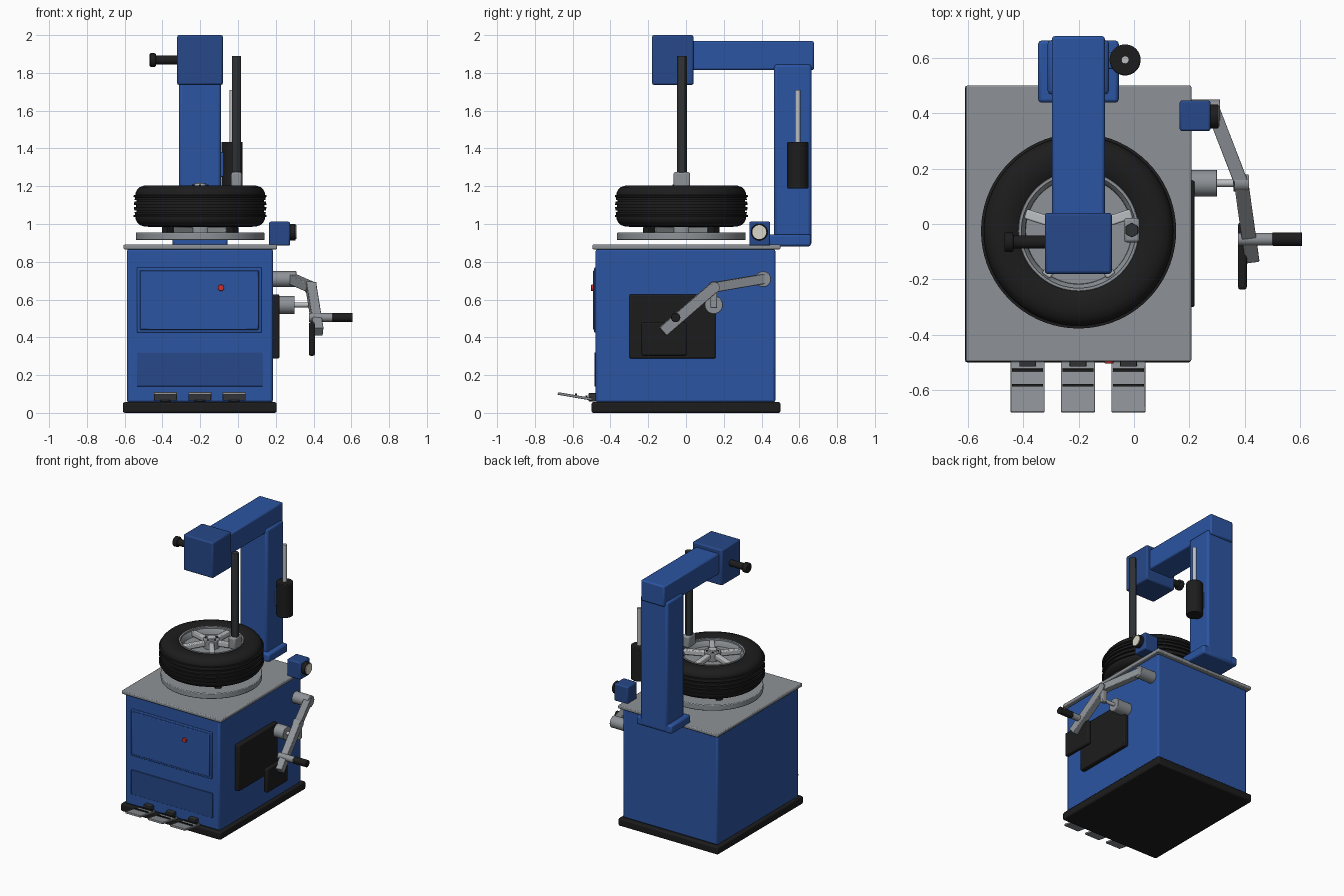
import bpy, bmesh, math
from mathutils import Vector, Matrix

if "Cube" in bpy.data.objects:
    bpy.data.objects.remove(bpy.data.objects["Cube"])


def material(name, rgb):
    m = bpy.data.materials.new(name)
    m.diffuse_color = (*rgb, 1)
    m.use_nodes = True
    m.node_tree.nodes["Principled BSDF"].inputs["Base Color"].default_value = m.diffuse_color
    return m


BLUE = material("blue_paint", (0.025, 0.09, 0.36))
DEEP = material("deep_blue", (0.02, 0.065, 0.25))
BLACK = material("black_rubber", (0.012, 0.012, 0.012))
DARK = material("dark_steel", (0.03, 0.032, 0.035))
GREY = material("grey_steel", (0.27, 0.29, 0.31))
LIGHT = material("light_steel", (0.5, 0.52, 0.54))
RED = material("red_button", (0.6, 0.03, 0.03))
CREAM = material("dial_face", (0.7, 0.68, 0.58))


def finish(name, bm, mat, bevel=0.0, smooth=True):
    bmesh.ops.recalc_face_normals(bm, faces=bm.faces)
    me = bpy.data.meshes.new(name)
    bm.to_mesh(me)
    bm.free()
    ob = bpy.data.objects.new(name, me)
    bpy.context.collection.objects.link(ob)
    me.materials.append(mat)
    if smooth:
        bpy.ops.object.select_all(action='DESELECT')
        ob.select_set(True)
        bpy.context.view_layer.objects.active = ob
        bpy.ops.object.shade_smooth_by_angle(angle=math.radians(35))
    if bevel:
        b = ob.modifiers.new("bevel", 'BEVEL')
        b.width, b.segments, b.limit_method = bevel, 2, 'ANGLE'
    return ob


def box(name, x, y, z, mat, bevel=0.006):
    """Box from (min, max) ranges."""
    size = [r[1] - r[0] for r in (x, y, z)]
    mid = [(r[0] + r[1]) / 2 for r in (x, y, z)]
    bm = bmesh.new()
    bmesh.ops.create_cube(bm, size=1, matrix=Matrix.Translation(mid) @ Matrix.Diagonal((*size, 1)))
    return finish(name, bm, mat, bevel)


def between(a, b):
    """Frame halfway from a to b with local z along the segment."""
    a, b = Vector(a), Vector(b)
    return Matrix.Translation((a + b) / 2) @ (b - a).to_track_quat('Z', 'Y').to_matrix().to_4x4(), (b - a).length


def rod(name, a, b, r, mat, sides=32, bevel=0.0):
    m, length = between(a, b)
    bm = bmesh.new()
    bmesh.ops.create_cone(bm, cap_ends=True, segments=sides, radius1=r, radius2=r, depth=length, matrix=m)
    return finish(name, bm, mat, bevel)


def bar(name, a, b, w, h, mat, bevel=0.004):
    m, length = between(a, b)
    bm = bmesh.new()
    bmesh.ops.create_cube(bm, size=1, matrix=m @ Matrix.Diagonal((w, h, length, 1)))
    return finish(name, bm, mat, bevel)


def lathe(name, profile, centre, mat, steps=72):
    """Revolve a closed (r, z) profile about a vertical axis."""
    bm = bmesh.new()
    vs = [bm.verts.new((centre[0] + r, centre[1], z)) for r, z in profile]
    es = [bm.edges.new((vs[i], vs[(i + 1) % len(vs)])) for i in range(len(vs))]
    bmesh.ops.spin(bm, geom=vs + es, cent=(*centre, 0), axis=(0, 0, 1),
                   angle=math.tau, steps=steps, use_merge=True)
    bmesh.ops.remove_doubles(bm, verts=bm.verts, dist=1e-5)
    return finish(name, bm, mat)


# Cabinet
box("plinth", (-0.61, 0.205), (-0.5, 0.5), (0, 0.057), BLACK, 0.01)
box("cabinet", (-0.588, 0.185), (-0.478, 0.473), (0.055, 0.868), BLUE, 0.012)
box("top_plate", (-0.606, 0.207), (-0.496, 0.5), (0.866, 0.891), GREY)

# Front panels and button
box("front_frame", (-0.535, 0.125), (-0.486, -0.47), (0.425, 0.77), BLUE, 0.005)
box("front_panel", (-0.52, 0.11), (-0.492, -0.47), (0.44, 0.755), BLUE, 0.005)
box("lower_panel", (-0.535, 0.13), (-0.484, -0.47), (0.14, 0.32), DEEP, 0.002)
rod("stop_button", (-0.09, -0.485, 0.662), (-0.09, -0.503, 0.662), 0.017, RED, 24, 0.003)

# Foot pedals, rising outwards
for i, px in enumerate((-0.384, -0.202, -0.02)):
    bar(f"pedal_{i}", (px, -0.497, 0.072), (px, -0.679, 0.103), 0.122, 0.014, GREY, 0.003)
    box(f"pedal_hinge_{i}", (px - 0.03, px + 0.03), (-0.515, -0.47), (0.06, 0.105), DARK, 0.003)
    for k, py in enumerate((-0.527, -0.582)):
        pz = 0.08 + (-0.5 - py) * 0.17
        box(f"pedal_grip_{i}_{k}", (px - 0.056, px + 0.056), (py - 0.005, py + 0.005),
            (pz - 0.005, pz + 0.008), BLACK, 0.001)

# Turntable with hub and clamping jaws
C = (-0.2, -0.025)
rod("turntable", (*C, 0.914), (*C, 0.956), 0.34, GREY, 72, 0.005)
rod("turntable_hub", (*C, 0.95), (*C, 1.05), 0.08, GREY, 40, 0.003)
for i in range(4):
    d = Vector((math.cos(math.pi / 4 + i * math.pi / 2), math.sin(math.pi / 4 + i * math.pi / 2), 0))
    p = Vector((*C, 0.968))
    bar(f"jaw_slide_{i}", p + d * 0.08, p + d * 0.22, 0.055, 0.03, GREY)
    bar(f"jaw_claw_{i}", p + d * 0.21, p + d * 0.265, 0.045, 0.035, BLACK)

# Tyre: half profile mirrored about its middle height
ZM = 1.095
half = [(0.207, 0.078), (0.214, 0.094), (0.232, 0.104), (0.262, 0.11), (0.295, 0.109), (0.32, 0.1),
        (0.334, 0.086), (0.342, 0.07), (0.342, 0.059), (0.352, 0.057), (0.352, 0.048), (0.346, 0.046),
        (0.347, 0.032), (0.337, 0.031), (0.337, 0.024), (0.349, 0.023), (0.35, 0.006),
        (0.339, 0.005)]
lathe("tyre", [(r, ZM + h) for r, h in half] + [(r, ZM - h) for r, h in reversed(half)], C, BLACK)

# Wheel rim: barrel, web, spokes, hub and bolts
lip = [(0.188, 0.0), (0.192, 0.07), (0.206, 0.088), (0.206, 0.1), (0.216, 0.1), (0.219, 0.092), (0.208, 0.076), (0.2, 0.0)]
lathe("rim_barrel", [(r, ZM + h) for r, h in lip] + [(r, ZM - h) for r, h in reversed(lip[1:-1])], C, GREY)
rod("rim_web", (*C, 1.125), (*C, 1.145), 0.193, GREY, 72)
rod("rim_hub", (*C, 1.14), (*C, 1.205), 0.055, GREY, 40, 0.005)
rod("rim_cap", (*C, 1.2), (*C, 1.217), 0.03, LIGHT, 32, 0.003)
for i in range(5):
    a = math.radians(90 + 72 * i)
    d = Vector((math.cos(a), math.sin(a), 0))
    bar(f"rim_spoke_{i}", Vector((*C, 1.178)) + d * 0.04, Vector((*C, 1.17)) + d * 0.2, 0.036, 0.036, LIGHT, 0.006)
    e = Vector((math.cos(a + 0.628), math.sin(a + 0.628), 0)) * 0.04
    q = Vector((*C, 1.2)) + e
    rod(f"wheel_bolt_{i}", q, q + Vector((0, 0, 0.01)), 0.006, DARK, 6)

# Rear column, top arm and head
box("column_foot", (-0.346, -0.055), (0.438, 0.662), (0.882, 0.945), BLUE, 0.012)
box("column", (-0.312, -0.09), (0.467, 0.664), (0.885, 1.845), BLUE, 0.015)
box("top_arm", (-0.296, -0.105), (0.0, 0.678), (1.815, 1.968), BLUE, 0.01)
box("arm_head", (-0.322, -0.08), (-0.18, 0.04), (1.736, 2.0), DEEP, 0.01)
rod("lock_handle", (-0.31, -0.065, 1.868), (-0.45, -0.065, 1.868), 0.024, BLACK, 24)
rod("lock_knob", (-0.435, -0.065, 1.868), (-0.468, -0.065, 1.868), 0.036, BLACK, 32, 0.006)

# Vertical tool shaft and mounting head
rod("tool_shaft", (-0.008, -0.022, 1.25), (-0.008, -0.022, 1.89), 0.027, DARK, 6, 0.003)
box("tool_head", (-0.036, 0.02), (-0.066, 0.022), (1.19, 1.275), GREY, 0.01)

# Lift cylinder beside the column
rod("lift_cylinder", (-0.032, 0.592, 1.188), (-0.032, 0.592, 1.435), 0.056, BLACK, 40, 0.005)
rod("lift_piston", (-0.032, 0.592, 1.43), (-0.032, 0.592, 1.71), 0.014, LIGHT, 24)
box("lift_bracket", (-0.1, -0.06), (0.56, 0.62), (1.25, 1.38), BLUE)

# Pressure gauge on its block
box("gauge_block", (0.165, 0.276), (0.335, 0.446), (0.885, 1.012), DEEP, 0.008)
rod("gauge_case", (0.27, 0.388, 0.957), (0.304, 0.388, 0.957), 0.044, BLACK, 40, 0.003)
rod("gauge_face", (0.3, 0.388, 0.957), (0.309, 0.388, 0.957), 0.037, CREAM, 40)

# Bead breaker on the right side
box("side_pad", (0.18, 0.219), (-0.3, 0.157), (0.288, 0.628), BLACK, 0.008)
rod("breaker_cylinder", (0.18, 0.147, 0.572), (0.3, 0.147, 0.572), 0.048, GREY, 40, 0.003)
rod("breaker_piston", (0.295, 0.147, 0.572), (0.405, 0.147, 0.572), 0.013, LIGHT, 24)
box("breaker_lug", (0.37, 0.41), (0.13, 0.165), (0.555, 0.67), GREY)
rod("breaker_pivot", (0.18, 0.408, 0.708), (0.31, 0.408, 0.708), 0.042, GREY, 40, 0.003)
elbow = (0.387, 0.148, 0.665)
bar("breaker_arm_upper", (0.285, 0.412, 0.71), elbow, 0.05, 0.052, GREY)
rod("breaker_elbow", (0.36, 0.148, 0.667), (0.413, 0.148, 0.663), 0.03, GREY, 32)
bar("breaker_arm_lower", elbow, (0.425, -0.123, 0.43), 0.052, 0.056, GREY)
rod("breaker_handle", (0.375, -0.055, 0.505), (0.51, -0.055, 0.505), 0.023, GREY, 24)
rod("handle_grip", (0.5, -0.055, 0.505), (0.607, -0.055, 0.505), 0.025, BLACK, 24, 0.003)
box("breaker_blade", (0.375, 0.407), (-0.237, 0.005), (0.302, 0.48), BLACK, 0.01)
